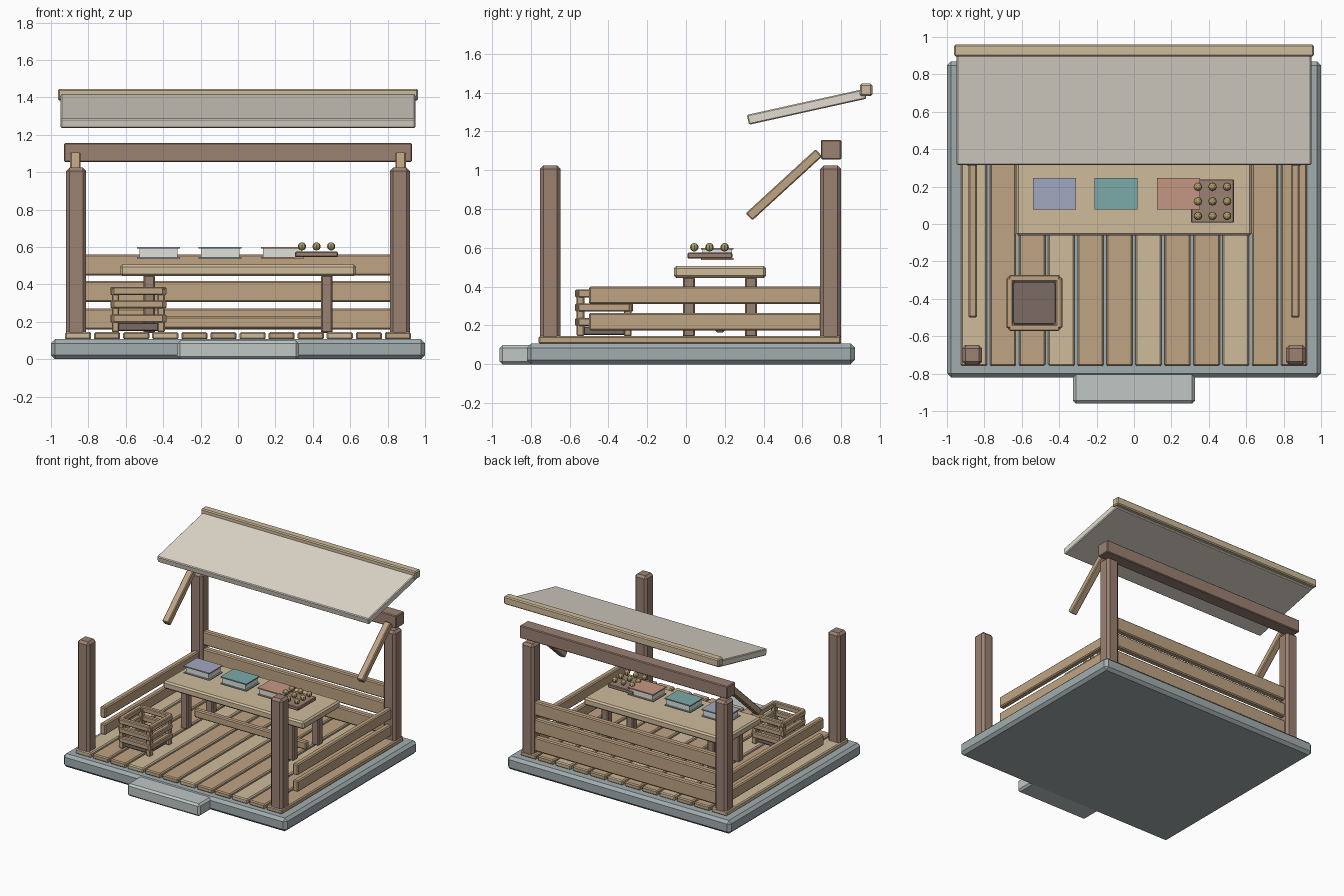
import bpy, math

if "Cube" in bpy.data.objects:
    bpy.data.objects.remove(bpy.data.objects["Cube"])


def material(name, r, g, b):
    m = bpy.data.materials.new(name)
    m.diffuse_color = (r, g, b, 1)
    m.use_nodes = True
    m.node_tree.nodes["Principled BSDF"].inputs["Base Color"].default_value = m.diffuse_color
    return m


DARK = material("dark_wood", 0.33, 0.22, 0.17)
TAN = material("tan_wood", 0.52, 0.37, 0.23)
LIGHT = material("light_wood", 0.62, 0.50, 0.33)
STONE = material("stone", 0.36, 0.42, 0.43)
PALE = material("pale_stone", 0.52, 0.57, 0.56)
CLOTH = material("canvas", 0.76, 0.71, 0.62)
PAPER = material("paper", 0.75, 0.75, 0.70)
BLUE = material("blue_cover", 0.36, 0.39, 0.52)
TEAL = material("teal_cover", 0.20, 0.40, 0.40)
PINK = material("pink_cover", 0.56, 0.31, 0.23)
OLIVE = material("olive", 0.40, 0.33, 0.14)
FLOOR = material("crate_floor", 0.20, 0.15, 0.13)


def box(name, x, y, z, mat, bevel=0.008, tilt=0):
    """Chamfered box from (min, max) ranges, optionally tilted about x."""
    loc = [(a + b) / 2 for a, b in (x, y, z)]
    bpy.ops.mesh.primitive_cube_add(size=1, location=loc)
    o = bpy.context.object
    o.name = name
    o.scale = [b - a for a, b in (x, y, z)]
    bpy.ops.object.transform_apply(location=False, rotation=False, scale=True)
    o.rotation_euler.x = tilt
    o.data.materials.append(mat)
    if bevel:
        m = o.modifiers.new("chamfer", "BEVEL")
        m.width, m.segments = bevel, 1
    return o


def mid(c, w):
    return (c - w / 2, c + w / 2)


# Stone base and entrance step
box("base_slab", (-1, 1), (-0.82, 0.87), (0, 0.107), STONE, 0.022)
box("entrance_step", (-0.325, 0.325), (-0.96, -0.70), (0, 0.10), PALE, 0.015)

# Floor planks, every third one lighter
for i in range(12):
    box("floor_plank", mid((i - 5.5) * 0.1555, 0.14), (-0.76, 0.80), (0.105, 0.145),
        LIGHT if i % 3 == 0 else TAN)

# Posts, side rails and braces on both sides
for s in (-1, 1):
    for y in (-0.70, 0.745):
        box("corner_post", mid(s * 0.865, 0.107), mid(y, 0.107), (0.12, 1.025), DARK, 0.018)
    for z in (0.22, 0.355):
        box("side_rail", mid(s * 0.862, 0.046), (-0.50, 0.72), mid(z, 0.09), TAN)
    run, rise = 0.36, 0.33
    box("roof_brace", mid(s * 0.87, 0.055), mid(0.505, math.hypot(run, rise)),
        mid(0.925, 0.05), TAN, 0.006, math.atan2(rise, run))

# Back rails and top beam
for z in (0.215, 0.362, 0.503):
    box("back_rail", (-0.83, 0.83), mid(0.745, 0.05), mid(z, 0.112), TAN)
box("back_beam", (-0.93, 0.93), mid(0.748, 0.105), (1.055, 1.157), DARK, 0.006)

# Sloping awning with its ridge bar
box("awning", (-0.948, 0.948), mid(0.622, 0.62), mid(1.327, 0.052), CLOTH, 0.006,
    math.radians(12.5))
box("ridge_bar", (-0.962, 0.962), mid(0.928, 0.064), mid(1.414, 0.064), LIGHT)

# Table
box("table_top", (-0.63, 0.63), (-0.062, 0.412), (0.445, 0.506), LIGHT, 0.012)
for x in (-0.475, 0.475):
    for y in (0.015, 0.335):
        box("table_leg", mid(x, 0.062), mid(y, 0.062), (0.14, 0.45), DARK)
box("table_stretcher", (-0.50, 0.50), mid(0.175, 0.045), (0.165, 0.228), TAN)

# Books
for x, cover in ((-0.425, BLUE), (-0.095, TEAL), (0.237, PINK)):
    box("book_pages", mid(x, 0.205), mid(0.161, 0.15), (0.546, 0.592), PAPER, 0)
    for z in (0.543, 0.596):
        box("book_cover", mid(x, 0.23), mid(0.161, 0.168), mid(z, 0.009), cover, 0)

# Tray with nine small balls
box("tray", (0.305, 0.535), (0.007, 0.239), (0.546, 0.575), DARK, 0.005)
for i in range(3):
    for j in range(3):
        bpy.ops.mesh.primitive_uv_sphere_add(
            segments=8, ring_count=6, radius=0.022,
            location=(0.42 + (i - 1) * 0.078, 0.121 + (j - 1) * 0.078, 0.603))
        ball = bpy.context.object
        ball.name = "tray_ball"
        ball.data.materials.append(OLIVE)

# Slatted crate
cx, cy = -0.533, -0.422
box("crate_floor", mid(cx, 0.23), mid(cy, 0.23), (0.152, 0.195), FLOOR, 0.005)
for s in (-1, 1):
    for t in (-1, 1):
        box("crate_post", mid(cx + s * 0.122, 0.04), mid(cy + t * 0.122, 0.04),
            (0.145, 0.38), TAN, 0.006)
    for z in (0.218, 0.293, 0.365):
        box("crate_slat_x", mid(cx, 0.27), mid(cy + s * 0.132, 0.036), mid(z, 0.042), TAN, 0.006)
        box("crate_slat_y", mid(cx + s * 0.132, 0.036), mid(cy, 0.27), mid(z, 0.042), TAN, 0.006)
